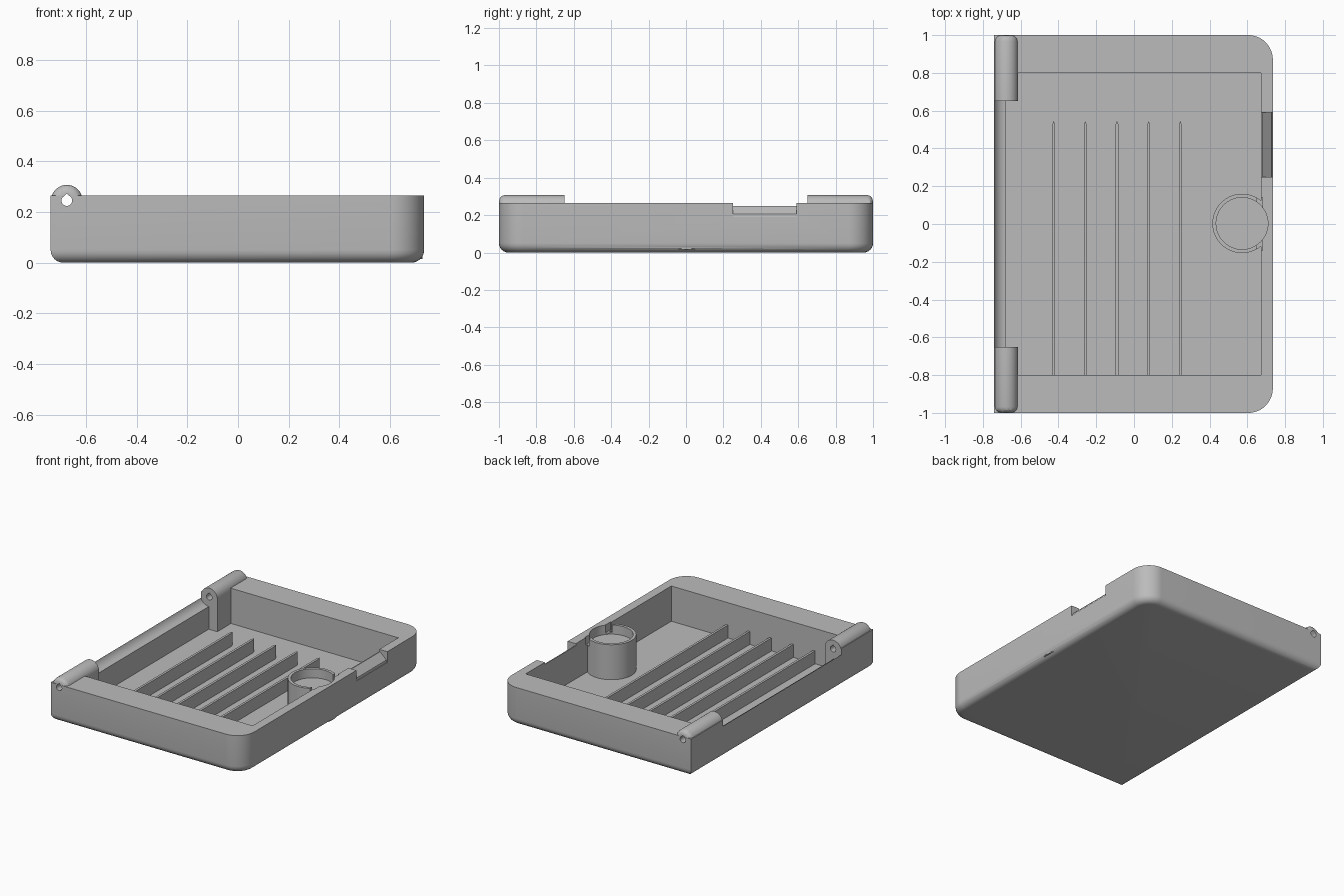
import bpy, bmesh
from math import cos, sin, pi, radians

cube = bpy.data.objects.get("Cube")
if cube:
    bpy.data.objects.remove(cube, do_unlink=True)

grey = bpy.data.materials.new("plain grey")
grey.use_nodes = True
colour = (0.5, 0.5, 0.5, 1)
grey.diffuse_color = colour
grey.node_tree.nodes["Principled BSDF"].inputs["Base Color"].default_value = colour

TOP, FLOOR, SINK = 0.265, 0.02, 0.015
HINGE_X, HINGE_Z, HINGE_R = -0.676, 0.245, 0.062


def arc(cx, cy, r, start, end, steps):
    """Points along an arc, angles in degrees."""
    angles = [radians(start + (end - start) * i / steps) for i in range(steps + 1)]
    return [(cx + r * cos(a), cy + r * sin(a)) for a in angles]


def circle(cx, cy, r, steps=64):
    return arc(cx, cy, r, 0, 360, steps)[:-1]


def rect(x0, y0, x1, y1):
    return [(x0, y0), (x1, y0), (x1, y1), (x0, y1)]


def prism(name, outline, low, high, axis="Z", bevel=0, pick=None, segments=6):
    """Extrude an outline along Z (xy outline) or Y (xz outline)."""
    def place(p, w):
        return (p[0], p[1], w) if axis == "Z" else (p[0], w, p[1])
    bm = bmesh.new()
    ends = [[bm.verts.new(place(p, w)) for p in outline] for w in (low, high)]
    bm.faces.new(ends[0])
    bm.faces.new(ends[1])
    n = len(outline)
    for i in range(n):
        j = (i + 1) % n
        bm.faces.new((ends[0][i], ends[0][j], ends[1][j], ends[1][i]))
    bmesh.ops.recalc_face_normals(bm, faces=bm.faces)
    if bevel:
        edges = [e for e in bm.edges if all(pick(v.co) for v in e.verts)]
        bmesh.ops.bevel(bm, geom=edges, offset=bevel, segments=segments,
                        profile=0.5, affect="EDGES")
    mesh = bpy.data.meshes.new(name)
    bm.to_mesh(mesh)
    bm.free()
    mesh.materials.append(grey)
    obj = bpy.data.objects.new(name, mesh)
    bpy.context.collection.objects.link(obj)
    return obj


def combine(target, tool, operation):
    """Apply a boolean and discard the tool."""
    mod = target.modifiers.new("boolean", "BOOLEAN")
    mod.operation, mod.solver, mod.object = operation, "EXACT", tool
    bpy.context.view_layer.objects.active = target
    bpy.ops.object.modifier_apply(modifier=mod.name)
    bpy.data.objects.remove(tool, do_unlink=True)


# Tray shell: two rounded corners and a rounded bottom edge
corner = 0.13
outline = [(-0.74, 1), (-0.74, -1)]
outline += arc(0.735 - corner, -1 + corner, corner, -90, 0, 16)
outline += arc(0.735 - corner, 1 - corner, corner, 0, 90, 16)
tray = prism("tray", outline, 0, TOP, bevel=0.05, pick=lambda c: c.z < 0.001)
combine(tray, prism("cavity", rect(-0.68, -0.8, 0.673, 0.8), FLOOR, 0.4), "DIFFERENCE")

# Scooped clearance along the hinge wall
scoop = prism("scoop", circle(HINGE_X, HINGE_Z, 0.068, 48), -0.65, 0.65, "Y")
combine(tray, scoop, "DIFFERENCE")

# Hinge barrels with posts down to the floor
barrel_shape = arc(HINGE_X, HINGE_Z, HINGE_R, 0, 180, 28)
barrel_shape += [(HINGE_X - HINGE_R, 0.1), (HINGE_X + HINGE_R, 0.1)]
for side in (-1, 1):
    inner, outer = 0.65 * side, 0.999 * side
    barrel = prism("barrel", barrel_shape, inner, outer, "Y", 0.03,
                   lambda c: abs(c.y) > 0.9 and c.z > 0.24, 3)
    combine(tray, barrel, "UNION")
    post = prism("post", rect(-0.69, SINK, HINGE_X + HINGE_R, 0.2), inner, 0.85 * side, "Y")
    combine(tray, post, "UNION")

# Teardrop pin holes
pin = arc(HINGE_X, HINGE_Z, 0.021, -215, 35, 24) + [(HINGE_X, HINGE_Z + 0.028)]
combine(tray, prism("pin", pin, -1.1, 1.1, "Y"), "DIFFERENCE")

# Round holder with a shallow recess and two finger slots
cup_x, cup_y = 0.572, 0.003
combine(tray, prism("cup", circle(cup_x, cup_y, 0.157), SINK, TOP - 0.002), "UNION")
combine(tray, prism("recess", circle(cup_x, cup_y, 0.137), 0.2, 0.4), "DIFFERENCE")
for side in (-1, 1):
    slot = prism("slot", rect(0.648, side * 0.085, 0.68, side * 0.14), 0.21, 0.4)
    combine(tray, slot, "DIFFERENCE")

# Sloped thumb notch in the latch wall
notch = [(0.64, 0.25), (0.68, 0.25), (0.728, 0.205), (0.731, 0.19),
         (0.8, 0.19), (0.8, 0.3), (0.64, 0.3)]
combine(tray, prism("notch", notch, 0.25, 0.59, "Y"), "DIFFERENCE")

# Divider ribs with pointed ends
half = 0.008
parts = [tray]
for i in range(5):
    x = -0.425 + i * 0.1675
    rib = [(x - half, -0.81), (x + half, -0.81), (x + half, 0.525),
           (x, 0.545), (x - half, 0.525)]
    parts.append(prism(f"divider_rib_{i + 1}", rib, SINK, 0.11))

bpy.ops.object.select_all(action="DESELECT")
for obj in parts:
    obj.select_set(True)
bpy.context.view_layer.objects.active = tray
bpy.ops.object.shade_smooth_by_angle(angle=radians(30))
